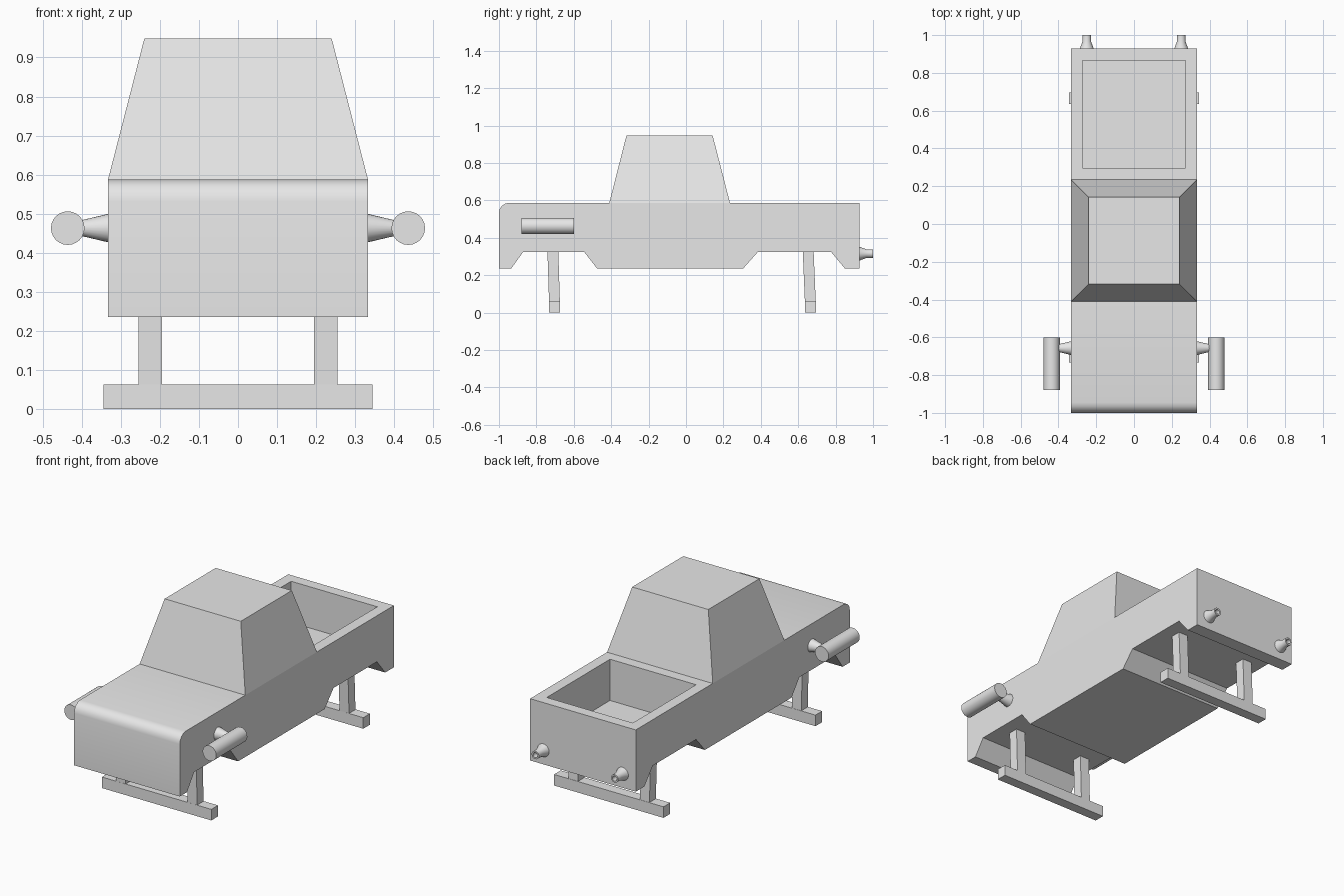
import bpy
import bmesh
from math import sin, cos, pi, radians
from mathutils import Matrix, Vector

cube = bpy.data.objects.get("Cube")
if cube:
    bpy.data.objects.remove(cube, do_unlink=True)

grey = bpy.data.materials.new("plain_grey")
grey.use_nodes = True
GREY = (0.8, 0.8, 0.8, 1)
grey.diffuse_color = GREY
grey.node_tree.nodes["Principled BSDF"].inputs["Base Color"].default_value = GREY

HALF, DECK, ARCH, SILL = 0.333, 0.587, 0.325, 0.235


def finish(bm, name, smooth=False):
    """Turn a bmesh into a named, coloured object."""
    bmesh.ops.recalc_face_normals(bm, faces=bm.faces)
    mesh = bpy.data.meshes.new(name)
    bm.to_mesh(mesh)
    bm.free()
    mesh.materials.append(grey)
    obj = bpy.data.objects.new(name, mesh)
    bpy.context.collection.objects.link(obj)
    if smooth:
        bpy.ops.object.select_all(action='DESELECT')
        obj.select_set(True)
        bpy.context.view_layer.objects.active = obj
        bpy.ops.object.shade_smooth_by_angle(angle=radians(35))
    return obj


def prism(name, bottom, top):
    """Six-sided block between two rectangles (x0, x1, y0, y1, z)."""
    bm = bmesh.new()
    rings = []
    for x0, x1, y0, y1, z in (bottom, top):
        rings.append([bm.verts.new((x, y, z)) for x, y in
                      ((x0, y0), (x1, y0), (x1, y1), (x0, y1))])
    a, b = rings
    bm.faces.new(a)
    bm.faces.new(b)
    for i in range(4):
        j = (i + 1) % 4
        bm.faces.new((a[i], a[j], b[j], b[i]))
    return finish(bm, name)


def lathe(name, profile, start, axis, sides=24):
    """Spin (distance, radius) points round an axis and close both ends."""
    bm = bmesh.new()
    turn = Vector((0, 0, 1)).rotation_difference(Vector(axis)).to_matrix().to_4x4()
    place = Matrix.Translation(start) @ turn
    rings = [[bm.verts.new(place @ Vector((r * cos(2 * pi * i / sides),
                                           r * sin(2 * pi * i / sides), d)))
              for i in range(sides)] for d, r in profile]
    for a, b in zip(rings, rings[1:]):
        for i in range(sides):
            j = (i + 1) % sides
            bm.faces.new((a[i], a[j], b[j], b[i]))
    bm.faces.new(rings[0])
    bm.faces.new(rings[-1])
    return finish(bm, name, smooth=True)


# Body: side outline with arches and a rounded nose, extruded across
R = 0.055
outline = [(-1, SILL), (-0.935, SILL), (-0.87, ARCH), (-0.545, ARCH),
           (-0.475, SILL), (0.305, SILL), (0.385, ARCH), (0.775, ARCH),
           (0.85, SILL), (0.928, SILL), (0.928, DECK), (0.235, DECK), (-0.41, DECK)]
outline += [(-1 + R - R * sin(a), DECK - R + R * cos(a))
            for a in (i * pi / 8 for i in range(5))]
bm = bmesh.new()
side = bm.faces.new([bm.verts.new((-HALF, y, z)) for y, z in outline])
ext = bmesh.ops.extrude_face_region(bm, geom=[side], use_keep_orig=True)
bmesh.ops.translate(bm, vec=(2 * HALF, 0, 0),
                    verts=[v for v in ext["geom"] if isinstance(v, bmesh.types.BMVert)])
bmesh.ops.recalc_face_normals(bm, faces=bm.faces)

# Open cargo bed sunk into the rear deck
deck = next(f for f in bm.faces
            if f.normal.z > 0.9 and f.calc_center_median().y > 0.4)
bmesh.ops.inset_region(bm, faces=[deck], thickness=0.087)
well = bmesh.ops.extrude_face_region(bm, geom=[deck])
bmesh.ops.translate(bm, vec=(0, 0, -0.235),
                    verts=[v for v in well["geom"] if isinstance(v, bmesh.types.BMVert)])
if deck.is_valid:
    bm.faces.remove(deck)
finish(bm, "body", smooth=True)

# Tapered cab
prism("cab", (-HALF, HALF, -0.41, 0.235, DECK), (-0.24, 0.24, -0.318, 0.142, 0.948))

# Slightly raked legs, each pair standing on a cross bar
for end, top_y, foot_y in (("front", -0.712, -0.703), ("rear", 0.653, 0.665)):
    for name, s in (("left", 1), ("right", -1)):
        x0, x1 = sorted((s * 0.195, s * 0.255))
        prism(f"{end}_{name}_leg",
              (x0, x1, foot_y - 0.029, foot_y + 0.029, 0.05),
              (x0, x1, top_y - 0.029, top_y + 0.029, ARCH + 0.01))
    bar = (-0.345, 0.345, foot_y - 0.03, foot_y + 0.03)
    prism(f"{end}_cross_bar", bar + (0.0,), bar + (0.063,))

# Side pods on tapered struts, and hollow tail nozzles
for name, s in (("left", 1), ("right", -1)):
    lathe(f"{name}_pod", [(0, 0.043), (0.28, 0.043)], (s * 0.436, -0.88, 0.463), (0, 1, 0))
    lathe(f"{name}_strut", [(0, 0.037), (0.08, 0.018)],
          (s * (HALF - 0.003), -0.657, 0.463), (s, 0, 0))
    lathe(f"{name}_nozzle",
          [(0, 0.038), (0.04, 0.023), (0.075, 0.023), (0.075, 0.014), (0.045, 0.014)],
          (s * 0.25, 0.925, 0.315), (0, 1, 0))
